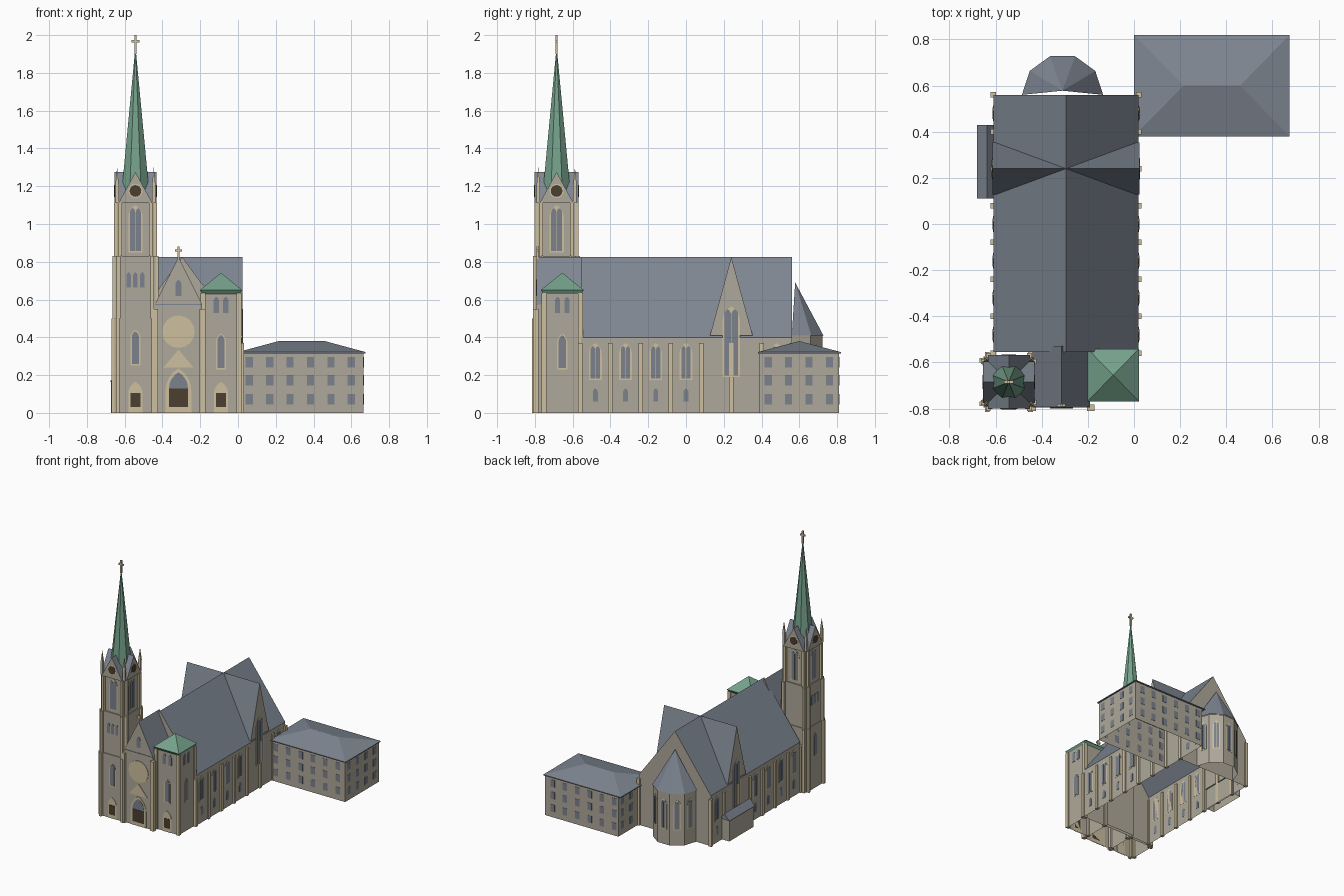
import bpy, bmesh, math
from mathutils import Vector

cube = bpy.data.objects.get("Cube")
if cube:
    bpy.data.objects.remove(cube, do_unlink=True)


def material(name, *rgb):
    m = bpy.data.materials.new(name)
    m.use_nodes = True
    m.diffuse_color = (*rgb, 1)
    m.node_tree.nodes["Principled BSDF"].inputs["Base Color"].default_value = (*rgb, 1)
    return m


WALL = material("stone wall", .43, .395, .325)
TRIM = material("pale trim", .61, .525, .35)
ROOF = material("slate roof", .21, .24, .285)
GREEN = material("copper green", .18, .36, .26)
GLASS = material("window glass", .2, .225, .265)
DOOR = material("dark wood", .07, .05, .03)
FRONT, RIGHT, BACK, LEFT = -90, 0, 90, 180


def finish(name, bm, *mats):
    bmesh.ops.recalc_face_normals(bm, faces=bm.faces)
    bm.normal_update()
    if WALL in mats:  # masonry shells are open underneath
        floor = [f for f in bm.faces if f.normal.z < -.99]
        bmesh.ops.delete(bm, geom=floor, context="FACES")
    if len(mats) > 1:  # second colour on every sloping top
        for f in bm.faces:
            f.material_index = int(f.normal.z > .1)
    me = bpy.data.meshes.new(name)
    bm.to_mesh(me)
    bm.free()
    for m in mats:
        me.materials.append(m)
    ob = bpy.data.objects.new(name, me)
    bpy.context.collection.objects.link(ob)


def extrude(name, points, step, *mats):
    """Solid from a flat outline moved along a vector."""
    bm = bmesh.new()
    face = bm.faces.new([bm.verts.new(p) for p in points])
    new = bmesh.ops.extrude_face_region(bm, geom=[face])["geom"]
    bmesh.ops.translate(bm, vec=step, verts=[g for g in new if isinstance(g, bmesh.types.BMVert)])
    finish(name, bm, *mats)


def box(name, x0, x1, y0, y1, z0, z1, mat):
    pts = [(x0, y0, z0), (x1, y0, z0), (x1, y1, z0), (x0, y1, z0)]
    extrude(name, pts, Vector((0, 0, z1 - z0)), mat)


def house(name, c, half, a, b, z0, eave, ridge, along="y"):
    """Gabled block whose ridge runs along one axis from a to b."""
    prof = [(c - half, eave), (c, ridge), (c + half, eave)]
    if eave > z0:
        prof = [(c - half, z0)] + prof + [(c + half, z0)]
    if along == "y":
        extrude(name, [(u, a, z) for u, z in prof], Vector((0, b - a, 0)), WALL, ROOF)
    else:
        extrude(name, [(a, u, z) for u, z in prof], Vector((b - a, 0, 0)), WALL, ROOF)


def sheet(name, faces, mat):
    bm = bmesh.new()
    for pts in faces:
        bm.faces.new([bm.verts.new(p) for p in pts])
    bmesh.ops.remove_doubles(bm, verts=bm.verts, dist=.0001)
    finish(name, bm, mat)


def hull(name, pts, mat):
    bm = bmesh.new()
    bmesh.ops.convex_hull(bm, input=[bm.verts.new(p) for p in pts])
    bmesh.ops.dissolve_limit(bm, angle_limit=.01, verts=bm.verts, edges=bm.edges)
    finish(name, bm, mat)


def rect(x, y, hx, hy, z):
    return [(x + i * hx, y + j * hy, z) for i in (-1, 1) for j in (-1, 1)]


def cone(name, x, y, z0, z1, r, sides, mat):
    ring = [math.tau * (i + .5) / sides for i in range(sides)]
    pts = [(x + r * math.cos(t), y + r * math.sin(t), z0) for t in ring]
    hull(name, pts + [(x, y, z1)], mat)


# Thin plates on walls: outline given as (sideways, height), facing an angle
def plate(name, outline, x, y, facing, thick, mat):
    a = math.radians(facing)
    n = Vector((math.cos(a), math.sin(a), 0))
    side = Vector((-n.y, n.x, 0))
    pts = [Vector((x, y, z)) + side * u - n * .001 for u, z in outline]
    extrude(name, pts, n * (thick + .001), mat)


def arch(w, z0, z1, u=0.0):
    rise = min(1.7 * w, z1 - z0)
    top = [math.radians(12 * i) for i in range(6)]
    right = [(w * (2 * math.cos(t) - 1), z1 - rise + rise * math.sin(t) / math.sin(top[-1])) for t in top]
    left = [(-p, z) for p, z in reversed(right[:-1])]
    return [(u + p, z) for p, z in [(w, z0)] + right + left + [(-w, z0)]]


def circle(r, z):
    return [(r * math.cos(t), z + r * math.sin(t)) for t in (math.tau * i / 16 for i in range(16))]


def quad(w, z0, z1):
    return [(-w, z0), (w, z0), (w, z1), (-w, z1)]


def lancet(name, x, y, facing, w, z0, z1, lights=1):
    plate(name + "_surround", arch(w, z0, z1), x, y, facing, .002, TRIM)
    b = .008
    inner = (w - b) / lights - (.0015 if lights > 1 else 0)
    for i in range(lights):
        u = (i - (lights - 1) / 2) * (w - b)
        plate(name + "_glass", arch(inner, z0 + b, z1 - b * lights, u), x, y, facing, .004, GLASS)


def slits(name, x, y, facing, count, w, gap, z0, z1):
    for i in range(count):
        plate(name, arch(w, z0, z1, (i - (count - 1) / 2) * gap), x, y, facing, .003, GLASS)


def doorway(name, x, y, w, height, top):
    plate(name + "_surround", arch(w, 0, top), x, y, FRONT, .003, TRIM)
    plate(name + "_leaf", quad(w - .012, .03, height), x, y, FRONT, .006, DOOR)


def cross(name, x, y, z0, z1, arm):
    t = .006
    box(name + "_post", x - t, x + t, y - t, y + t, z0, z1, TRIM)
    zc = z0 + (z1 - z0) * .68
    box(name + "_arm", x - arm, x + arm, y - t, y + t, zc - t, zc + t, TRIM)


# Nave with transept gables
NX, NH, TY = -.295, .315, .24
house("nave", NX, NH, -.555, .56, 0, .398, .825)
house("transept", TY, .113, NX - NH - .003, NX + NH + .003, .41, .41, .825, "x")
for sgn, facing in ((1, RIGHT), (-1, LEFT)):
    x = NX + sgn * NH
    for i in range(8):
        y = -.56 + i * .16
        box("nave_buttress", x - .012, x + .012, y - .012, y + .012, 0, .37, TRIM)
    for y in (-.48, -.32, -.16, 0, .48):
        lancet("nave_window", x, y, facing, .034, .175, .37, 2)
        slits("nave_low_window", x, y, facing, 1, .013, 0, .06, .13)
    lancet("transept_window", x + sgn * .003, TY, facing, .046, .19, .565, 2)

# Apse: half of a ten-sided drum with a faceted roof
AX, AY, AR = -.31, .56, .17
turns = [math.radians(36 * i) for i in range(6)]


def ring(r, z):
    return [(AX + r * math.cos(t), AY + r * math.sin(t), z) for t in turns]


low, high, eave = ring(AR, 0), ring(AR, .41), ring(AR + .006, .41)
sheet("apse_wall", [(low[i], low[i + 1], high[i + 1], high[i]) for i in range(5)], WALL)
sheet("apse_roof", [(eave[i], eave[i + 1], (AX, .578, .69)) for i in range(5)], ROOF)
for i in range(5):
    mid = (Vector(low[i]) + Vector(low[i + 1])) / 2
    lancet("apse_window", mid.x, mid.y, 18 + 36 * i, .028, .12, .36, 2)

# Sacristy on the left side
house("sacristy", -.637, .036, .12, .42, 0, .165, .21)
hull("sacristy_roof", [(x, y, z) for y in (.11, .43) for x, z in ((-.68, .165), (-.637, .215), (-.6, .17))], ROOF)

# Central front with gable, rose and portal
FX, FY = -.315, -.792
house("front_bay", FX, .125, FY, -.53, 0, .575, .825)
box("gable_band", FX - .125, FX + .125, FY - .003, FY, .572, .577, ROOF)
for x in (-.44, -.187):
    box("front_buttress", x - .016, x + .016, -.81, FY + .01, 0, .55, TRIM)
plate("portal_surround", arch(.068, 0, .235), FX, FY, FRONT, .003, TRIM)
plate("portal_glass", arch(.05, .12, .215), FX, FY, FRONT, .005, GLASS)
plate("portal_door", quad(.05, .03, .128), FX, FY, FRONT, .007, DOOR)
plate("portal_gable", [(-.08, .24), (.08, .24), (0, .335)], FX, FY, FRONT, .004, TRIM)
plate("rose", circle(.086, .43), FX, FY, FRONT, .004, TRIM)
slits("gable_window", FX, FY, FRONT, 1, .017, 0, .62, .705)
cross("gable_cross", FX, FY + .006, .815, .88, .018)

# Main tower in three stages
X, Y = -.543, -.685
CORNERS = [(i, j) for i in (-1, 1) for j in (-1, 1)]
for part, h, z0, z1 in (("lower", .11, 0, .5), ("middle", .105, .5, .83), ("upper", .097, .83, 1.11)):
    box("tower_" + part, X - h, X + h, Y - h, Y + h, z0, z1, WALL)
    for i, j in CORNERS:
        cx, cy = X + i * (h - .016), Y + j * (h - .016)
        ox, oy = X + i * h, Y + j * h
        box("tower_buttress", cx - .01, cx + .01, oy - .02, oy + .02, z0, z1, TRIM)
        box("tower_buttress", ox - .016, ox + .016, cy - .01, cy + .01, z0, z1, TRIM)
for i, j in CORNERS:
    px, py = X + i * .097, Y + j * .097
    box("pinnacle_base", px - .009, px + .009, py - .009, py + .009, 1.11, 1.2, TRIM)
    cone("pinnacle_tip", px, py, 1.2, 1.3, .014, 4, TRIM)
house("tower_gable", X, .09, Y - .116, Y + .116, 1.11, 1.11, 1.275)
house("tower_gable", Y, .09, X - .111, X + .111, 1.11, 1.11, 1.275, "x")
for facing, d in ((FRONT, .116), (RIGHT, .111), (BACK, .116), (LEFT, .111)):
    a = math.radians(facing)
    c, s = math.cos(a), math.sin(a)
    lancet("belfry_window", X + .097 * c, Y + .097 * s, facing, .038, .85, 1.1, 2)
    plate("clock_ring", circle(.038, 1.175), X + d * c, Y + d * s, facing, .001, TRIM)
    plate("clock_face", circle(.031, 1.175), X + d * c, Y + d * s, facing, .003, DOOR)
    if facing in (FRONT, LEFT):
        slits("tower_slit", X + .105 * c, Y + .105 * s, facing, 3, .012, .036, .665, .745)
        lancet("tower_window", X + .11 * c, Y + .11 * s, facing, .027, .25, .44)
doorway("tower_door", X, Y - .11, .038, .105, .165)
cone("spire", X, Y, 1.17, 1.94, .079, 8, GREEN)
cross("spire_cross", X, Y, 1.9, 2.0, .021)

# Small stair tower with copper roof
SX, SY, SH = -.09, -.655, .1
box("side_tower", SX - SH, SX + SH, SY - SH, SY + SH, 0, .64, WALL)
for i, j in CORNERS:
    px, py = SX + i * (SH - .004), SY + j * (SH - .004)
    box("side_tower_buttress", px - .013, px + .013, py - .013, py + .013, 0, .635, TRIM)
hull("side_tower_eave", rect(SX, SY, .1, .1, .63) + rect(SX, SY, .112, .114, .65), GREEN)
hull("side_tower_roof", rect(SX, SY, .112, .114, .65) + [(SX, SY, .742)], GREEN)
doorway("side_door", SX, SY - SH, .038, .105, .165)
for x, y, facing in ((SX, SY - SH, FRONT), (SX + SH, SY, RIGHT)):
    lancet("side_tower_window", x, y, facing, .027, .23, .42)
    slits("side_tower_slit", x, y, facing, 2, .014, .05, .53, .615)

# Parish house with hipped roof
box("house_wall", .025, .665, .39, .81, 0, .318, WALL)
hull("house_roof", rect(.337, .6, .338, .22, .315) + rect(.337, .6, .338, .22, .322)
     + [(.215, .6, .38), (.46, .6, .38)], ROOF)
for z in (.045, .145, .24):
    panes = quad(.019, z, z + .056)
    for i in range(6):
        for y, facing in ((.39, FRONT), (.81, BACK)):
            plate("house_window", panes, .06 + .108 * i, y, facing, .002, GLASS)
    for i in range(4):
        plate("house_window", panes, .665, .435 + .108 * i, RIGHT, .002, GLASS)
    for y in (.65, .76):
        plate("house_window", panes, .025, y, LEFT, .002, GLASS)
